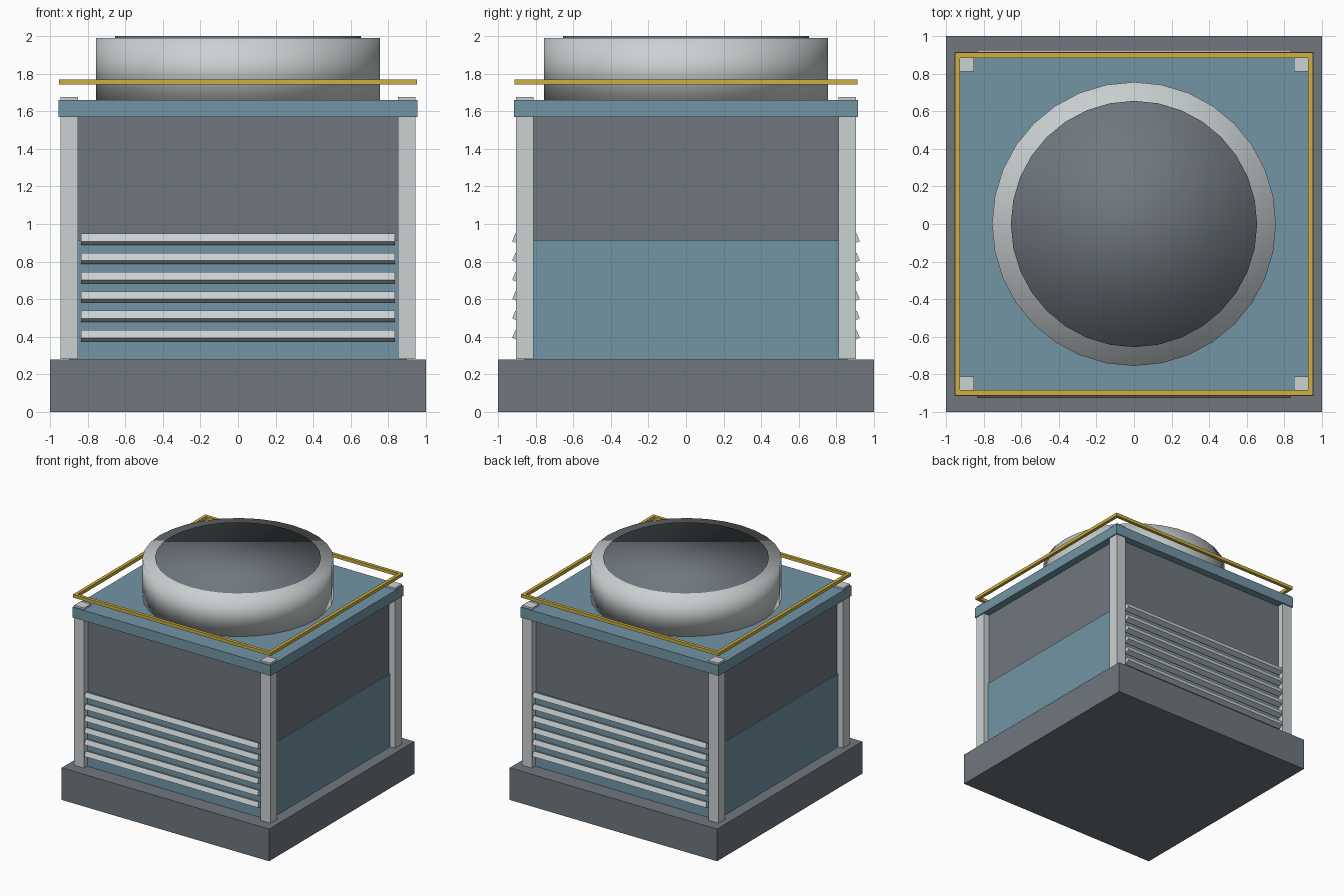
import bpy, math

cube = bpy.data.objects.get("Cube")
if cube:
    bpy.data.objects.remove(cube, do_unlink=True)


def material(name, rgb):
    m = bpy.data.materials.new(name)
    m.use_nodes = True
    m.diffuse_color = (*rgb, 1)
    m.node_tree.nodes["Principled BSDF"].inputs["Base Color"].default_value = (*rgb, 1)
    return m


DARK = material("dark grey", (0.16, 0.185, 0.21))
BLUE = material("steel blue", (0.17, 0.30, 0.375))
LIGHT = material("light metal", (0.60, 0.64, 0.65))
YELLOW = material("safety yellow", (0.62, 0.43, 0.05))


def box(name, mat, center, size, tilt=0):
    bpy.ops.mesh.primitive_cube_add(size=1, location=center, rotation=(tilt, 0, 0))
    ob = bpy.context.object
    ob.name = name
    ob.scale = size
    ob.data.materials.append(mat)
    return ob


def slab(name, mat, hx, hy, z0, z1):
    """Centred block given by half sizes and its bottom and top."""
    return box(name, mat, (0, 0, (z0 + z1) / 2), (2 * hx, 2 * hy, z1 - z0))


def drum(name, mat, radius, z0, z1):
    bpy.ops.mesh.primitive_cylinder_add(vertices=32, radius=radius, depth=z1 - z0,
                                        location=(0, 0, (z0 + z1) / 2))
    ob = bpy.context.object
    ob.name = name
    ob.data.materials.append(mat)
    bpy.ops.object.shade_smooth()


# Basin, casing and roof
slab("base_basin", DARK, 1, 1, 0, 0.28)
slab("lower_casing", BLUE, 0.90, 0.86, 0.28, 0.915)
slab("upper_casing", DARK, 0.89, 0.85, 0.915, 1.57)
slab("roof_deck", BLUE, 0.955, 0.915, 1.57, 1.66)

# Corner posts, poking just above the roof
for sx, side in ((-1, "right"), (1, "left")):
    for sy, end in ((-1, "front"), (1, "back")):
        box(f"{end}_{side}_post", LIGHT, (sx * 0.898, sy * 0.858, 0.978),
            (0.095, 0.095, 1.395))

# Tilted louvre slats on the front and back
for sy, end in ((-1, "front"), (1, "back")):
    for i in range(6):
        box(f"{end}_louvre_{i + 1}", LIGHT, (0, sy * 0.893, 0.406 + i * 0.1027),
            (1.67, 0.05, 0.045), -sy * math.radians(-22))

# Fan housing with its dark opening
drum("fan_housing", LIGHT, 0.755, 1.66, 1.99)
drum("fan_opening", DARK, 0.655, 1.90, 2.0)

# Guard rail around the roof
for s, end, side in ((-1, "front", "right"), (1, "back", "left")):
    box(f"{end}_rail", YELLOW, (0, s * 0.898, 1.756), (1.906, 0.028, 0.028))
    box(f"{side}_rail", YELLOW, (s * 0.939, 0, 1.756), (0.028, 1.824, 0.028))
